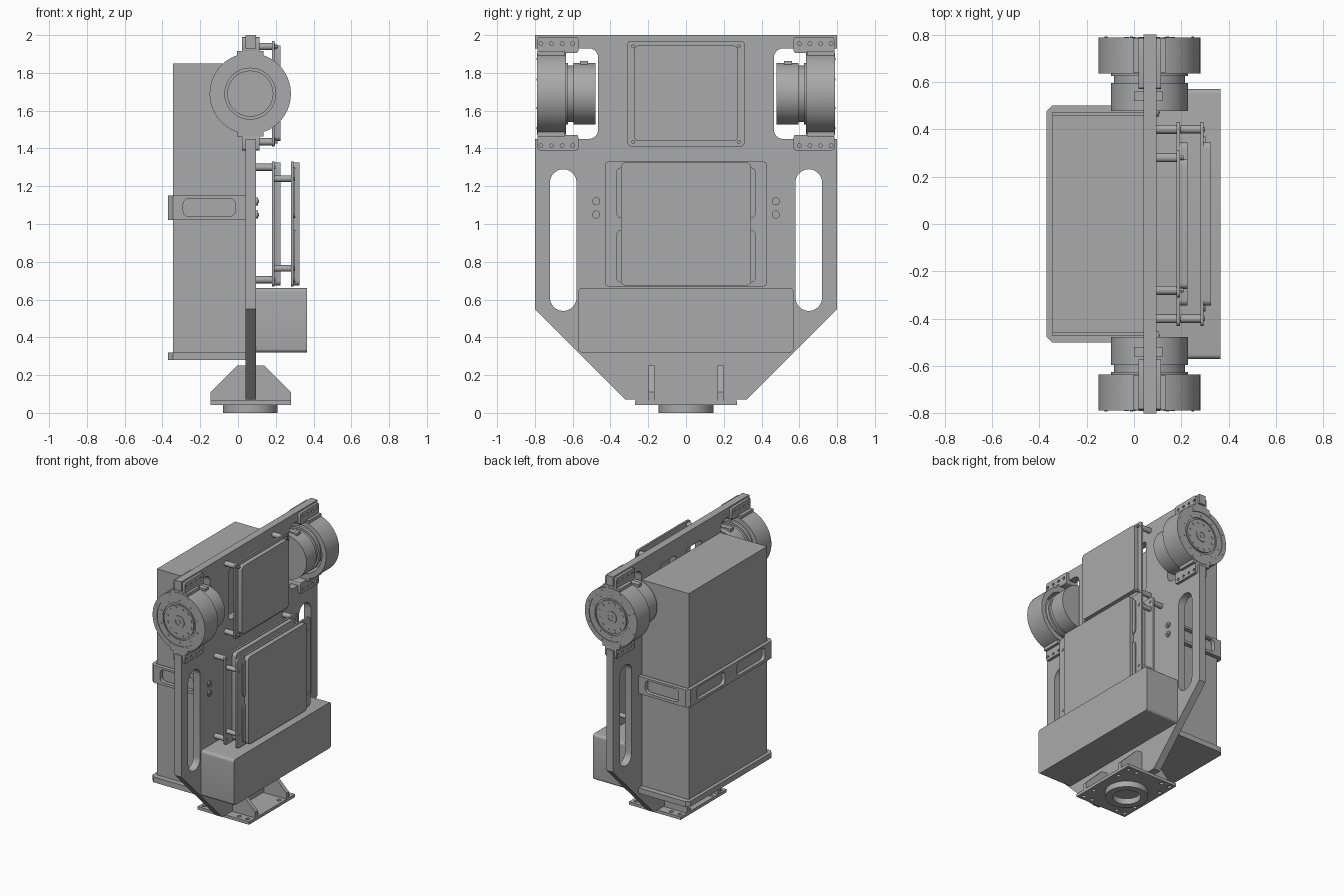
import bpy, bmesh, math

if "Cube" in bpy.data.objects:
    bpy.data.objects.remove(bpy.data.objects["Cube"])

grey = bpy.data.materials.new("machined grey")
grey.use_nodes = True
GREY = (0.4, 0.4, 0.4, 1)
grey.diffuse_color = GREY
grey.node_tree.nodes["Principled BSDF"].inputs["Base Color"].default_value = GREY


def prism(name, pts, axis, lo, hi):
    """Extrude a flat outline along an axis."""
    place = {"x": lambda u, v: (lo, u, v), "y": lambda u, v: (u, lo, v),
             "z": lambda u, v: (u, v, lo)}[axis]
    bm = bmesh.new()
    face = bm.faces.new([bm.verts.new(place(u, v)) for u, v in pts])
    top = bmesh.ops.extrude_face_region(bm, geom=[face])
    moved = [g for g in top["geom"] if isinstance(g, bmesh.types.BMVert)]
    step = [hi - lo if a == axis else 0 for a in "xyz"]
    bmesh.ops.translate(bm, verts=moved, vec=step)
    bmesh.ops.recalc_face_normals(bm, faces=bm.faces)
    mesh = bpy.data.meshes.new(name)
    bm.to_mesh(mesh)
    bm.free()
    mesh.materials.append(grey)
    ob = bpy.data.objects.new(name, mesh)
    bpy.context.collection.objects.link(ob)
    return ob


def rrect(u0, u1, v0, v1, r=0.0, seg=6):
    """Rectangle with rounded corners (seg=1 gives chamfers)."""
    if r == 0:
        return [(u0, v0), (u1, v0), (u1, v1), (u0, v1)]
    pts = []
    for k, (u, v) in enumerate([(u1 - r, v1 - r), (u0 + r, v1 - r),
                                (u0 + r, v0 + r), (u1 - r, v0 + r)]):
        for i in range(seg + 1):
            a = math.pi / 2 * (k + i / seg)
            pts.append((u + r * math.cos(a), v + r * math.sin(a)))
    return pts


def circle(u, v, r, n=32):
    return [(u + r * math.cos(math.tau * i / n), v + r * math.sin(math.tau * i / n))
            for i in range(n)]


def cut(ob, cutters):
    """Subtract the cutters, bake the result and discard them."""
    for c in cutters:
        c.hide_render = True
        m = ob.modifiers.new("cut", "BOOLEAN")
        m.operation, m.solver, m.object = "DIFFERENCE", "EXACT", c
    bpy.context.view_layer.update()
    dg = bpy.context.evaluated_depsgraph_get()
    baked = bpy.data.meshes.new_from_object(ob.evaluated_get(dg))
    ob.modifiers.clear()
    ob.data = baked
    for c in cutters:
        bpy.data.objects.remove(c)
    return ob


def hole(pts, axis, lo, hi):
    return prism("cutter", pts, axis, lo, hi)


SIDES = ((1, "back"), (-1, "front"))
CX, CZ = 0.065, 1.69          # motor axis

# Main spine plate with motor notches, handle slots and windows
half = [(0.32, 0.07), (0.8, 0.55), (0.8, 2.0)]
plate = prism("spine_plate", half + [(-y, z) for y, z in reversed(half)], "x", 0.04, 0.095)
cutters = []
for s, _ in SIDES:
    cutters.append(hole([(s * y, z) for y, z in rrect(0.465, 1.0, 1.45, 1.93, 0.05)], "x", 0, 0.2))
    cutters.append(hole([(s * y, z) for y, z in rrect(0.58, 0.72, 0.54, 1.29, 0.07, 10)], "x", 0, 0.2))
    cutters.append(hole([(s * y, z) for y, z in rrect(0.06, 0.24, 1.5, 1.88, 0.02)], "x", 0, 0.2))
cut(plate, cutters)

# Rear battery pack with tray and windowed strap
prism("battery_pack", rrect(-0.345, 0.04, -0.46, 0.46), "z", 0.31, 1.85)
rim = [(0.04, -0.5), (0.04, 0.5), (-0.345, 0.5), (-0.37, 0.475), (-0.37, -0.475), (-0.345, -0.5)]
prism("battery_tray", rim, "z", 0.28, 0.32)
strap = prism("battery_strap", rim, "z", 1.02, 1.15)
cutters = [hole(rrect(-0.345, 0.06, -0.47, 0.47), "z", 0.9, 1.3)]
for s, _ in SIDES:
    cutters.append(hole(rrect(-0.29, -0.015, 1.04, 1.135, 0.03), "y", s * 0.465, s * 0.6))
    cutters.append(hole([(s * y, z) for y, z in rrect(0.07, 0.4, 1.04, 1.135, 0.03)], "x", -0.5, -0.34))
cut(strap, cutters)

# Lower electronics box
box = prism("electronics_box", rrect(-0.57, 0.57, 0.32, 0.66, 0.02), "x", 0.095, 0.365)

# Stacked controller boards on standoffs
boards = [("upper", 0.18, 0.31, 0.275, (1.41, 1.97), (1.44, 1.945)),
          ("lower_inner", 0.18, 0.43, 0.345, (0.67, 1.33), (0.675, 1.325)),
          ("lower_outer", 0.28, 0.43, 0.345, (0.67, 1.33), (0.675, 1.325))]
for name, x, wide, cover, (z0, z1), (c0, c1) in boards:
    prism(name + "_board", rrect(-wide, wide, z0, z1, 0.02), "x", x, x + 0.014)
    prism(name + "_cover", rrect(-cover, cover, c0, c1, 0.025), "x", x + 0.014, x + 0.046)
for s, side in SIDES:
    for lev, z_up, z_in, z_out in (("top", 1.94, 1.30, 1.24), ("bottom", 1.435, 0.705, 0.765)):
        for name, y, z, x0, x1, r in (("upper", 0.28, z_up, 0.09, 0.195, 0.019),
                                      ("inner", 0.40, z_in, 0.09, 0.185, 0.019),
                                      ("outer", 0.40, z_out, 0.19, 0.285, 0.017)):
            tag = f"{name}_standoff_{lev}_{side}"
            prism(tag, circle(s * y, z, r, 20), "x", x0, x1)
            prism(tag + "_screw", circle(s * y, z, 0.01, 12), "x", x1, x1 + 0.014)
    # Side lips of the outer controller cover
    for z0, z1 in ((1.03, 1.3), (0.69, 0.97)):
        prism("cover_lip_" + side, [(s * y, z) for y, z in rrect(0.3, 0.37, z0, z1, 0.03)],
              "x", 0.294, 0.302)
    # Cable bosses on the plate
    for z in (1.05, 1.12):
        prism("cable_boss_" + side, circle(s * 0.475, z, 0.021, 24), "x", 0.095, 0.105)
        prism("cable_pin_" + side, circle(s * 0.475, z, 0.009, 12), "x", 0.105, 0.11)

# Shoulder motors with perforated housings
for s, side in SIDES:
    def disc(name, r, y0, y1, n=48):
        return prism(f"{name}_{side}", circle(CX, CZ, r, n), "y", s * y0, s * y1)

    housing = disc("motor_housing", 0.215, 0.635, 0.788, 64)
    cutters = [hole(circle(CX, CZ, 0.18, 48), "y", s * 0.6, s * 0.85)]
    for deg in (0, 45, 135, 180, 225, 315):
        c = hole(circle(0, s * 0.71, 0.05, 24), "z", 0.13, 0.3)
        for v in c.data.vertices:
            x, z, a = v.co.x, v.co.z, math.radians(deg)
            v.co.x = CX + z * math.cos(a) - x * math.sin(a)
            v.co.z = CZ + z * math.sin(a) + x * math.cos(a)
        cutters.append(c)
    cut(housing, cutters)
    disc("motor_body", 0.163, 0.478, 0.595)
    disc("motor_groove", 0.15, 0.595, 0.625)
    disc("motor_collar", 0.163, 0.625, 0.65)
    disc("motor_core", 0.14, 0.65, 0.768)
    cut(disc("motor_face", 0.19, 0.766, 0.783),
        [hole(circle(CX, CZ, 0.135, 48), "y", s * 0.775, s * 0.8)])
    disc("output_hub", 0.122, 0.768, 0.786)
    cut(disc("output_boss", 0.045, 0.78, 0.79, 32),
        [hole(circle(CX, CZ, 0.025, 24), "y", s * 0.784, s * 0.8)])
    disc("output_shaft", 0.014, 0.78, 0.789, 12)
    for count, rad, size, y in ((12, 0.1, 0.011, 0.786), (10, 0.155, 0.006, 0.783), (8, 0.198, 0.006, 0.788)):
        for i in range(count):
            a = math.tau * (i + 0.5) / count
            prism("face_bolt_" + side, circle(CX + rad * math.cos(a), CZ + rad * math.sin(a), size, 10),
                  "y", s * (y - 0.006), s * (y + 0.003))
    prism("motor_connector_" + side, rrect(0, 0.12, s * 0.54 - 0.02, s * 0.54 + 0.02), "z", 1.8, 1.862)

    # Clamp brackets above and below each motor
    for lev, z0, z1, zh, s0, s1 in (("upper", 1.905, 1.99, 1.955, 1.875, 1.915),
                                    ("lower", 1.39, 1.472, 1.415, 1.462, 1.505)):
        clamp = prism(f"{lev}_clamp_{side}", [(s * y, z) for y, z in rrect(0.57, 0.785, z0, z1, 0.012, 3)],
                      "x", 0.02, 0.115)
        cutters = [hole(circle(s * (0.6 + 0.056 * i), zh, 0.01, 12), "x", xa, xa + 0.05)
                   for i in range(4) for xa in (-0.01, 0.097)]
        cut(clamp, cutters)
        ys = sorted((s * 0.64, s * 0.785))
        prism(f"{lev}_saddle_{side}", rrect(-0.005, 0.135, *ys), "z", s0, s1)

# Mounting foot: flange, bearing ring and gussets
cutters = [hole(circle(CX + sx * dx, sy * dy, 0.014, 16), "z", 0, 0.1)
           for sx in (-1, 1) for sy in (-1, 1) for dx, dy in ((0.18, 0.235), (0.18, 0.13), (0.11, 0.235))]
cut(prism("foot_flange", rrect(-0.145, 0.28, -0.27, 0.27), "z", 0.043, 0.065), cutters)
cut(prism("bearing_ring", circle(CX, 0, 0.145, 48), "z", 0, 0.045),
    [hole(circle(CX, 0, 0.095, 40), "z", -0.1, 0.1)])
for i in range(16):
    a = math.tau * i / 16
    prism("ring_bolt", circle(CX + 0.12 * math.cos(a), 0.12 * math.sin(a), 0.008, 10), "z", 0, 0.003)
gusset = [(-0.145, 0.06), (0.28, 0.06), (0.28, 0.11), (0.14, 0.25), (-0.005, 0.25), (-0.145, 0.11)]
for s, side in SIDES:
    prism("foot_gusset_" + side, gusset, "y", s * 0.168, s * 0.198)

# Smooth the round surfaces, keep edges crisp
bpy.ops.object.select_all(action="DESELECT")
for ob in bpy.context.collection.objects:
    if ob.type == "MESH" and grey.name in ob.data.materials:
        ob.select_set(True)
        bpy.context.view_layer.objects.active = ob
bpy.ops.object.shade_smooth_by_angle(angle=math.radians(30))
